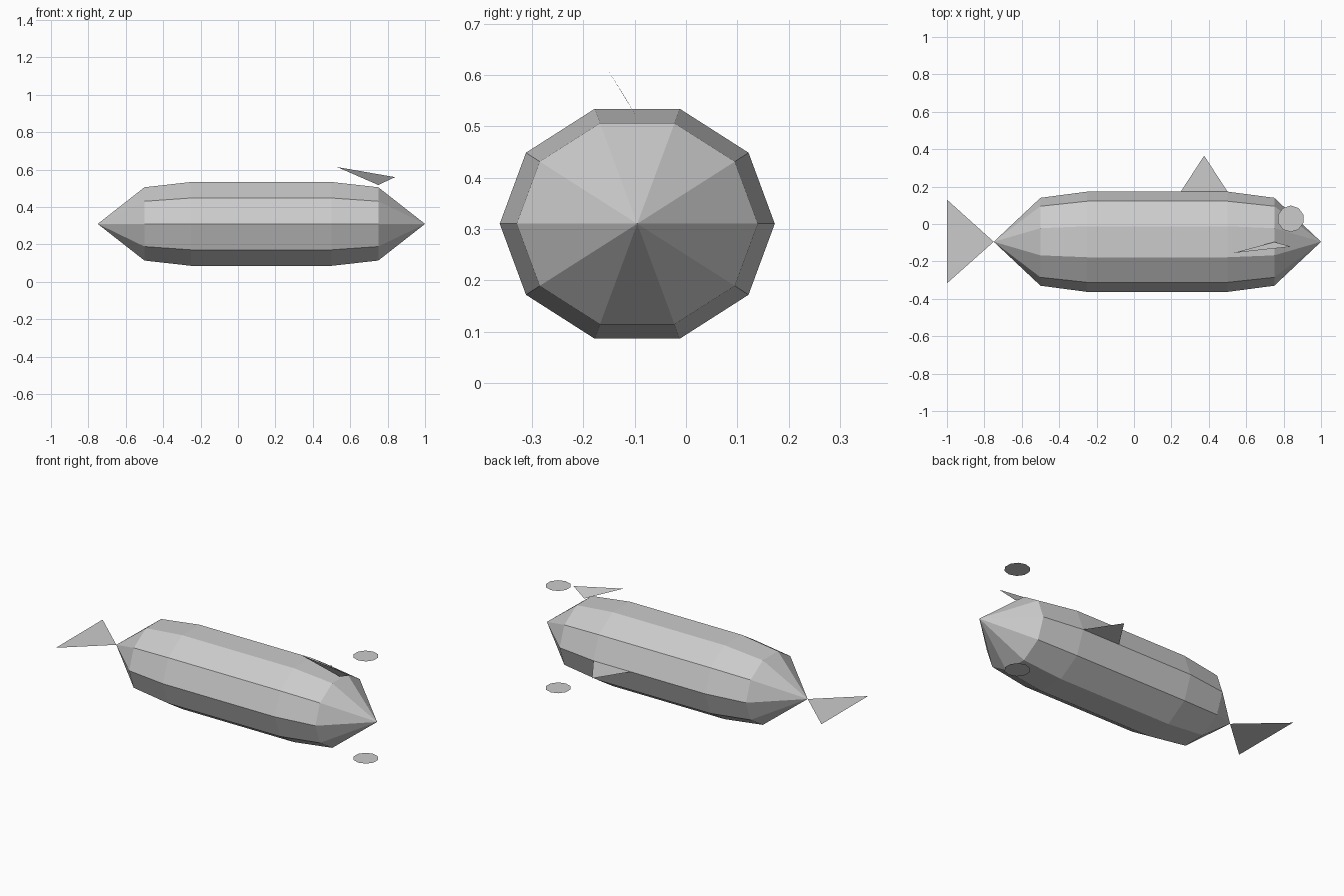
import bpy
import math

if "Cube" in bpy.data.objects:
    bpy.data.objects.remove(bpy.data.objects["Cube"])

grey = bpy.data.materials.new("grey")
grey.diffuse_color = (0.6, 0.6, 0.6, 1.0)
grey.use_nodes = True
grey.node_tree.nodes["Principled BSDF"].inputs["Base Color"].default_value = grey.diffuse_color

CY, CZ = -0.095, 0.31  # body axis


def add_part(name, verts, faces):
    mesh = bpy.data.meshes.new(name)
    mesh.from_pydata(verts, [], faces)
    mesh.materials.append(grey)
    obj = bpy.data.objects.new(name, mesh)
    bpy.context.collection.objects.link(obj)
    return obj


# Body: ten-sided rings along x, closed by a pointed nose and tail root
SIDES = 10
rings = [(-0.5, 0.235, 0.206), (-0.25, 0.268, 0.2356), (0.0, 0.268, 0.2356),
         (0.25, 0.268, 0.2356), (0.5, 0.268, 0.2356), (0.75, 0.235, 0.206)]
verts = []
for x, ry, rz in rings:
    for i in range(SIDES):
        a = math.tau * i / SIDES
        verts.append((x, CY + ry * math.cos(a), CZ + rz * math.sin(a)))
tail_root, nose = len(verts), len(verts) + 1
verts += [(-0.75, CY, CZ), (1.0, CY, CZ)]
faces = []
last = (len(rings) - 1) * SIDES
for i in range(SIDES):
    j = (i + 1) % SIDES
    faces.append((tail_root, j, i))
    faces.append((nose, last + i, last + j))
    for r in range(0, last, SIDES):
        faces.append((r + i, r + j, r + SIDES + j, r + SIDES + i))
add_part("body", verts, faces)

# Flat fins
add_part("tail_fin", [(-0.75, CY, CZ), (-1.0, 0.13, CZ), (-1.0, -0.317, CZ)], [(0, 1, 2)])
add_part("side_fin", [(0.25, 0.173, CZ), (0.5, 0.173, CZ), (0.375, 0.365, CZ)], [(0, 1, 2)])
add_part("top_fin", [(0.53, -0.155, 0.614), (0.75, -0.096, 0.518), (0.84, -0.121, 0.56)], [(0, 1, 2)])

# Eyes: flat discs above and below the nose
for name, z in (("upper_eye", 2 * CZ), ("lower_eye", 0.0)):
    ring = [(0.838 + 0.071 * math.sin(math.tau * i / 10),
             0.028 + 0.071 * math.cos(math.tau * i / 10), z) for i in range(10)]
    add_part(name, ring, [tuple(reversed(range(10)))])
